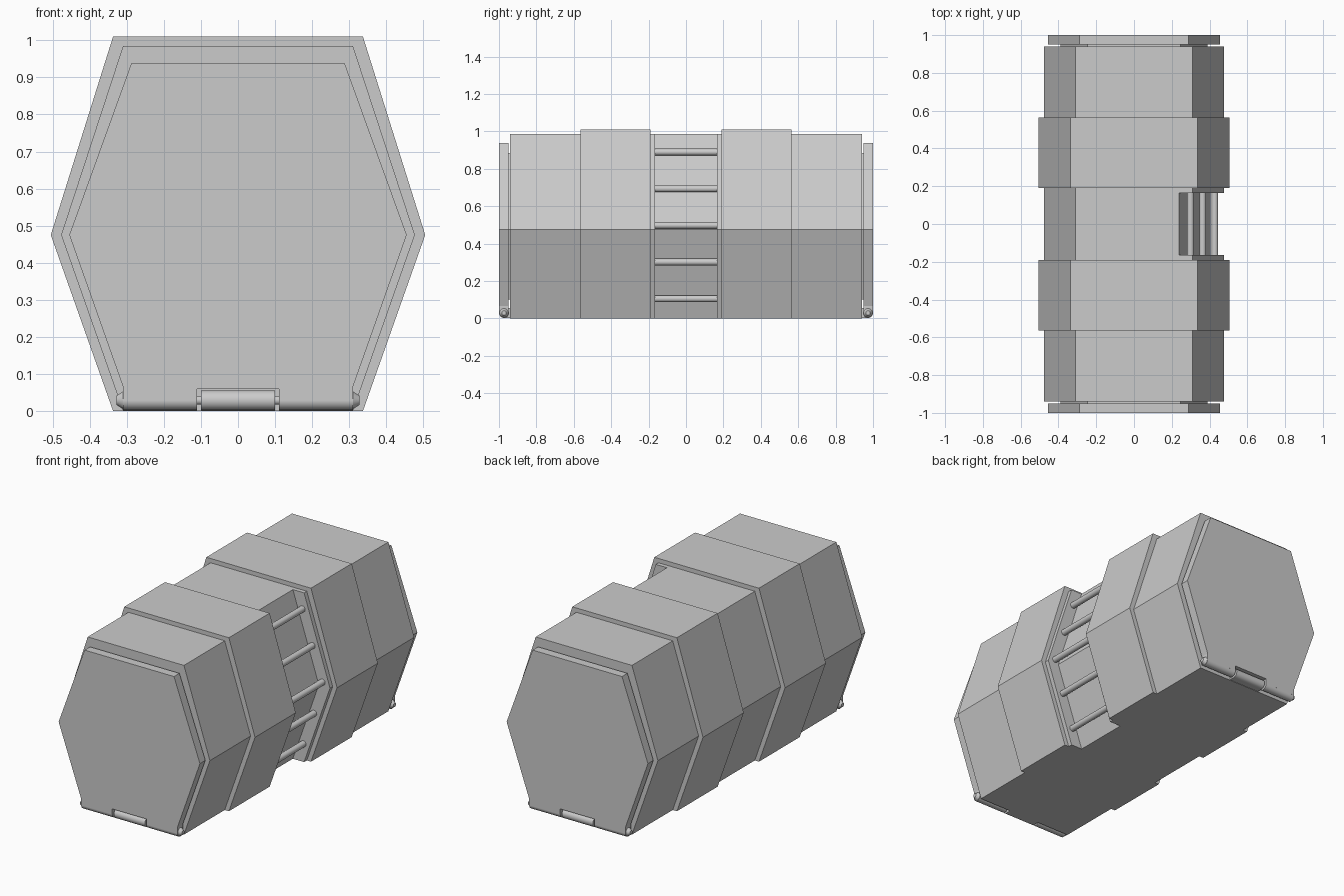
import bpy, bmesh, math
from mathutils import Matrix, Vector

cube = bpy.data.objects.get("Cube")
if cube:
    bpy.data.objects.remove(cube, do_unlink=True)

grey = bpy.data.materials.new("light_grey")
grey.use_nodes = True
grey.diffuse_color = (0.6, 0.6, 0.6, 1)
grey.node_tree.nodes["Principled BSDF"].inputs["Base Color"].default_value = (0.6, 0.6, 0.6, 1)

MID = 0.475  # height of the widest edge


def finish(name, bm, smooth=False):
    bmesh.ops.recalc_face_normals(bm, faces=bm.faces)
    mesh = bpy.data.meshes.new(name)
    bm.to_mesh(mesh)
    bm.free()
    mesh.materials.append(grey)
    ob = bpy.data.objects.new(name, mesh)
    bpy.context.collection.objects.link(ob)
    bpy.ops.object.select_all(action='DESELECT')
    ob.select_set(True)
    bpy.context.view_layer.objects.active = ob
    if smooth:
        bpy.ops.object.shade_smooth_by_angle(angle=math.radians(35))
    return ob


def prism(name, profile, y0, y1):
    """Extrude an x-z outline from y0 to y1."""
    bm = bmesh.new()
    face = bm.faces.new([bm.verts.new((x, y0, z)) for x, z in profile])
    new = bmesh.ops.extrude_face_region(bm, geom=[face])["geom"]
    verts = [v for v in new if isinstance(v, bmesh.types.BMVert)]
    bmesh.ops.translate(bm, verts=verts, vec=(0, y1 - y0, 0))
    return finish(name, bm)


def rod(name, start, end, r0, r1=None, sides=24):
    """Round bar between two points, optionally tapered."""
    a, b = Vector(start), Vector(end)
    turn = (b - a).to_track_quat('Z', 'Y').to_matrix().to_4x4()
    bm = bmesh.new()
    bmesh.ops.create_cone(bm, cap_ends=True, segments=sides, radius1=r0,
                          radius2=r0 if r1 is None else r1, depth=(b - a).length,
                          matrix=Matrix.Translation((a + b) / 2) @ turn)
    return finish(name, bm, True)


def hexagon(flat, wide, top, bottom=0.0, foot=None):
    foot = flat if foot is None else foot
    return [(-foot, bottom), (foot, bottom), (wide, MID),
            (flat, top), (-flat, top), (-wide, MID)]


# Main hull, with the ladder recess cut through its left side
hull = prism("hull", hexagon(0.31, 0.477, 0.985), -0.94, 0.94)
recess = [(0.22, -0.05), (0.405, MID), (0.22, 1.04), (0.7, 1.04), (0.7, -0.05)]
cutter = prism("recess_cutter", recess, -0.165, 0.165)
cutter.hide_render = True
cut = hull.modifiers.new("ladder_recess", 'BOOLEAN')
cut.object = cutter
cut.operation = 'DIFFERENCE'
cut.solver = 'EXACT'
bpy.context.view_layer.objects.active = hull
bpy.ops.object.modifier_apply(modifier=cut.name)
bpy.data.objects.remove(cutter, do_unlink=True)

# Ladder rungs follow the slope of the wall
for i in range(5):
    z = 0.105 + i * 0.196
    reach = (z / MID) if z < MID else (0.985 - z) / (0.985 - MID)
    x = 0.31 + 0.167 * reach - 0.042
    rod(f"ladder_rung_{i + 1}", (x, -0.165, z), (x, 0.165, z), 0.018)

# Outline of an end door with a slot for the hinge knuckle
half = [(0.11, 0.06), (0.11, 0.03), (0.31, 0.03), (0.31, 0.065), (0.455, MID), (0.288, 0.937)]
door = half + [(-x, z) for x, z in reversed(half)]

for side, s in (("front", -1), ("back", 1)):
    # Raised band, seal and door
    prism(f"{side}_band", hexagon(0.337, 0.505, 1.01), s * 0.19, s * 0.565)
    prism(f"{side}_door_seal", hexagon(0.245, 0.39, 0.885, 0.1, 0.265), s * 0.935, s * 0.955)
    prism(f"{side}_door", door, s * 0.95, s)

    # Hinge: outer barrels, pin ends, centre knuckle and its leaf
    y, z = s * 0.973, 0.029
    for end, m in (("left", 1), ("right", -1)):
        rod(f"{side}_hinge_barrel_{end}", (m * 0.11, y, z), (m * 0.31, y, z), 0.027)
        rod(f"{side}_hinge_pin_{end}", (m * 0.31, y, z), (m * 0.328, y, z), 0.024, 0.012)
    rod(f"{side}_hinge_pin", (-0.12, y, z), (0.12, y, z), 0.012)
    rod(f"{side}_hinge_knuckle", (-0.1, y, z), (0.1, y, z), 0.027)
    prism(f"{side}_hinge_leaf", [(-0.1, 0.002), (0.1, 0.002), (0.1, 0.055), (-0.1, 0.055)],
          s * 0.93, s * 0.973)
